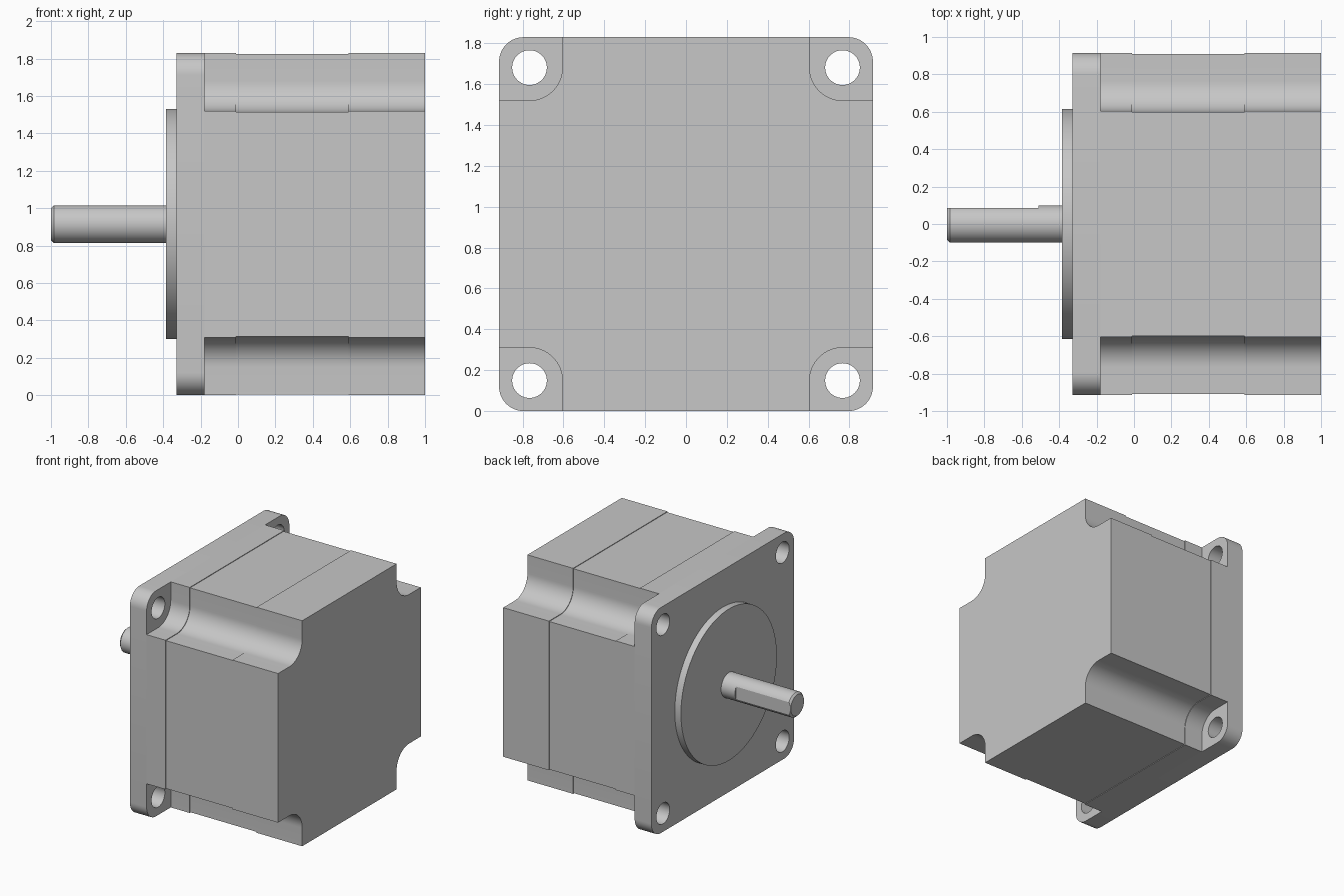
import bpy, bmesh, math
from mathutils import Matrix

cube = bpy.data.objects.get("Cube")
if cube:
    bpy.data.objects.remove(cube)

HALF = 0.915          # half width of the square frame, also the axis height
HOLE = 0.766          # mounting hole offset from the axis

metal = bpy.data.materials.new("Grey metal")
metal.use_nodes = True
metal.diffuse_color = (0.57, 0.57, 0.57, 1)
metal.node_tree.nodes["Principled BSDF"].inputs["Base Color"].default_value = (0.57, 0.57, 0.57, 1)


def add_object(name, bm):
    bmesh.ops.recalc_face_normals(bm, faces=bm.faces)
    mesh = bpy.data.meshes.new(name)
    bm.to_mesh(mesh)
    bm.free()
    mesh.materials.append(metal)
    obj = bpy.data.objects.new(name, mesh)
    bpy.context.collection.objects.link(obj)
    return obj


def smooth(obj):
    bpy.ops.object.select_all(action="DESELECT")
    bpy.context.view_layer.objects.active = obj
    obj.select_set(True)
    bpy.ops.object.shade_smooth_by_angle(angle=math.radians(30))


def loft(name, sections):
    """Join equal-length (x, outline) sections along the motor axis."""
    bm = bmesh.new()
    rings = [[bm.verts.new((x, y, z + HALF)) for y, z in outline] for x, outline in sections]
    for a, b in zip(rings, rings[1:]):
        for i in range(len(a)):
            j = (i + 1) % len(a)
            bm.faces.new((a[i], a[j], b[j], b[i]))
    bm.faces.new(rings[0])
    bm.faces.new(rings[-1])
    return add_object(name, bm)


def arc(cy, cz, r, start, end, steps):
    angles = [math.radians(start + (end - start) * i / steps) for i in range(steps + 1)]
    return [(cy + r * math.cos(t), cz + r * math.sin(t)) for t in angles]


def circle(r, y=0, z=0, steps=64):
    return arc(y, z, r, 0, 360, steps)[:-1]


def four_corners(corner):
    points = []
    for _ in range(4):
        points += corner
        corner = [(-z, y) for y, z in corner]
    return points


def notched(inset):
    """Square with a round-bottomed notch in each corner."""
    h, a = HALF - inset, 0.605 - inset
    return four_corners([(h, a)] + arc(HOLE, HOLE, HOLE - a, 270, 180, 16) + [(a, h)])


def cut(obj, cutter):
    mod = obj.modifiers.new("Cut", "BOOLEAN")
    mod.operation = "DIFFERENCE"
    mod.solver = "EXACT"
    mod.object = cutter
    bpy.context.view_layer.objects.active = obj
    bpy.ops.object.modifier_apply(modifier=mod.name)
    bpy.data.objects.remove(cutter)


# Motor body: front housing, slightly recessed stator, rear housing
for name, x0, x1, inset in (("front_housing", -0.18, -0.01, 0),
                            ("stator", -0.01, 0.59, 0.005),
                            ("rear_housing", 0.59, 1.0, 0)):
    smooth(loft(name, [(x0, notched(inset)), (x1, notched(inset))]))

# Mounting flange with rounded corners and four through holes
k = HALF - 0.12
outline = four_corners(arc(k, k, 0.12, 0, 90, 12))
flange = loft("mounting_flange", [(-0.33, outline), (-0.18, outline)])
for sy in (-1, 1):
    for sz in (-1, 1):
        ring = circle(0.085, sy * HOLE, sz * HOLE, 40)
        cut(flange, loft("hole_cutter", [(-0.4, ring), (-0.1, ring)]))
smooth(flange)

# Raised pilot disc
disc = circle(0.615, steps=96)
smooth(loft("pilot_disc", [(-0.385, disc), (-0.33, disc)]))

# Chamfered shaft with a flat on its rear side
shaft = loft("shaft", [(-1.0, circle(0.085)), (-0.985, circle(0.1)), (-0.38, circle(0.1))])
bm = bmesh.new()
bmesh.ops.create_cube(bm, size=1, matrix=Matrix.Translation((-1.01, 0.586, HALF)))
cut(shaft, add_object("flat_cutter", bm))
smooth(shaft)
